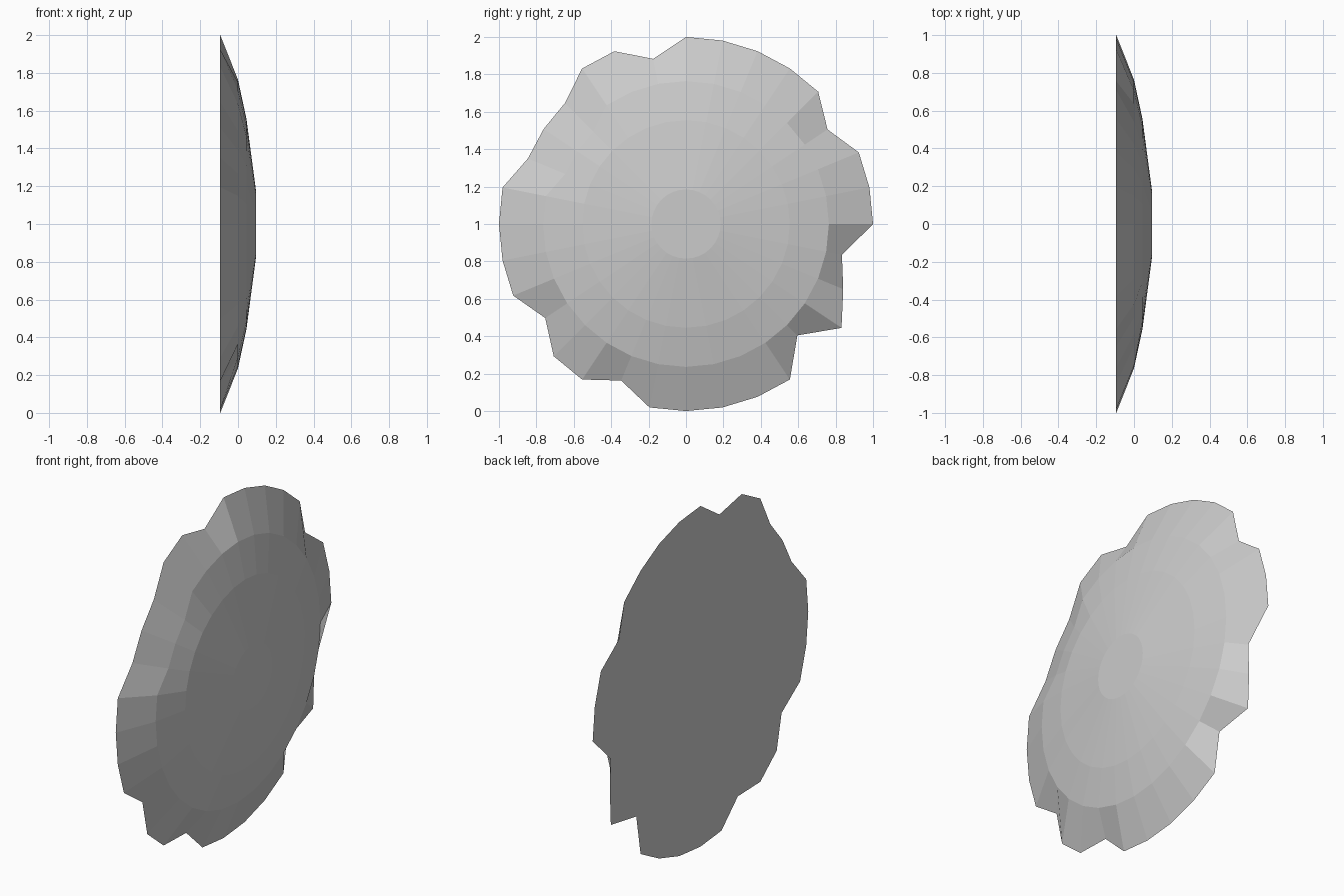
import bpy, bmesh
from math import cos, sin, tau

if "Cube" in bpy.data.objects:
    bpy.data.objects.remove(bpy.data.objects["Cube"], do_unlink=True)

# Plain grey material
grey = bpy.data.materials.new("plain_grey")
grey.use_nodes = True
colour = (0.6, 0.6, 0.6, 1)
grey.diffuse_color = colour
grey.node_tree.nodes["Principled BSDF"].inputs["Base Color"].default_value = colour

SEGMENTS = 32
# Dome profile from the small flat cap to the rim: radius, x
PROFILE = [(0.185, 0.094), (0.555, 0.045), (0.764, 0.0), (1.0, -0.094)]
# Chips in the rim: segment number and remaining radius
CHIPS = {3: 0.91, 9: 0.90, 12: 0.915, 13: 0.915, 14: 0.915, 19: 0.905,
         22: 0.906, 28: 0.842, 30: 0.91, 31: 0.85}
# Deep chips also push in the ring behind the rim
DEEP = (12, 13, 14)


def ring(bm, level, radius, x):
    verts = []
    for i in range(SEGMENTS):
        chipped = level == 3 or (level == 2 and i in DEEP)
        r = radius * (CHIPS.get(i, 1) if chipped else 1)
        a = tau * i / SEGMENTS
        verts.append(bm.verts.new((x, r * cos(a), 1 + r * sin(a))))
    return verts


# Chipped shallow dome with a flat back
bm = bmesh.new()
rings = [ring(bm, n, r, x) for n, (r, x) in enumerate(PROFILE)]
bm.faces.new(rings[0])
for inner, outer in zip(rings, rings[1:]):
    for i in range(SEGMENTS):
        j = (i + 1) % SEGMENTS
        bm.faces.new((inner[i], outer[i], outer[j], inner[j]))
bm.faces.new(rings[-1][::-1])
bmesh.ops.recalc_face_normals(bm, faces=bm.faces)

mesh = bpy.data.meshes.new("chipped_dome")
bm.to_mesh(mesh)
bm.free()
mesh.materials.append(grey)
dome = bpy.data.objects.new("chipped_dome", mesh)
bpy.context.collection.objects.link(dome)
